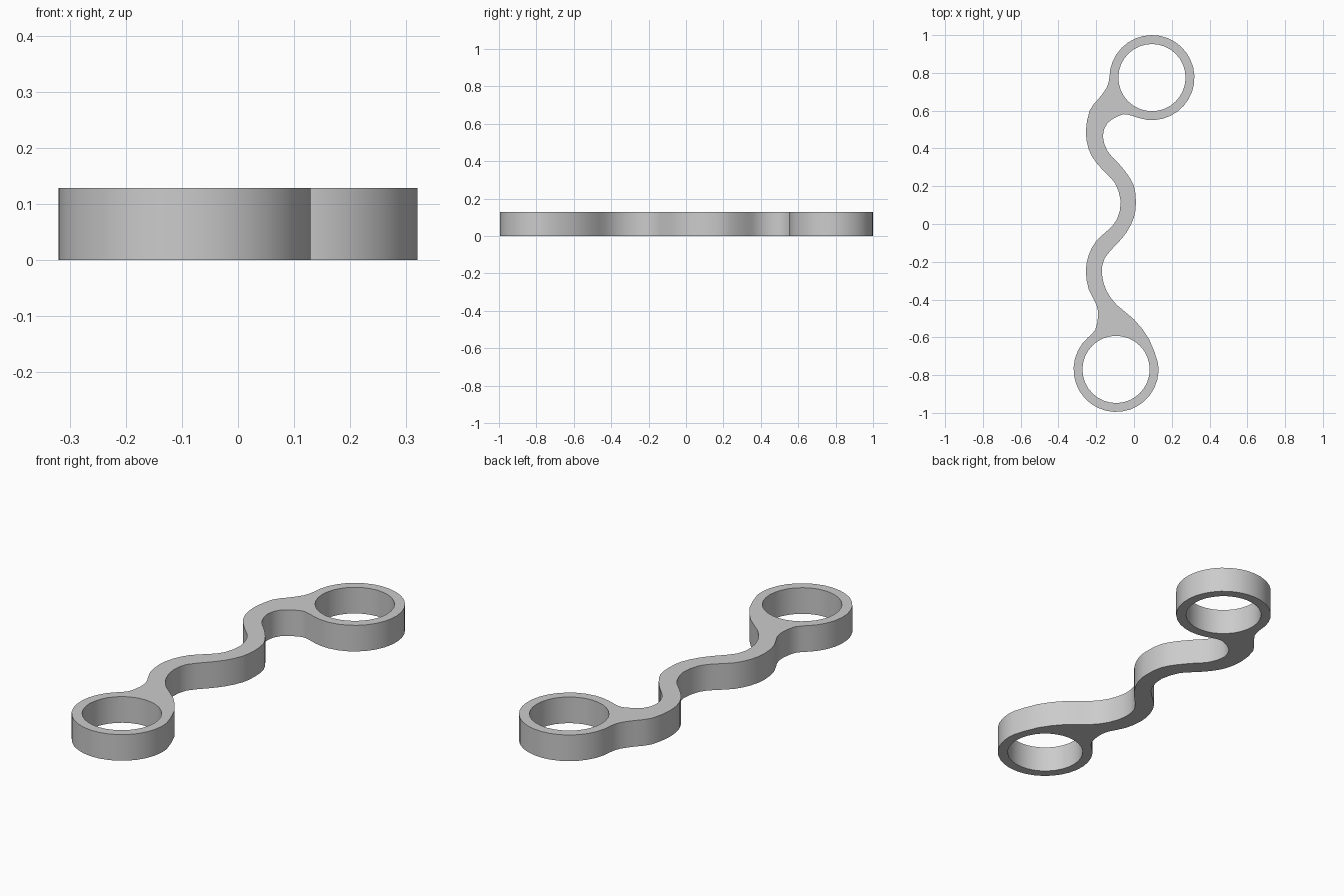
import bpy
import bmesh
import math
from mathutils import Vector

default = bpy.data.objects.get("Cube")
if default:
    bpy.data.objects.remove(default, do_unlink=True)

THICKNESS = 0.129
OUTER, INNER = 0.225, 0.178
BACK_RING = Vector((0.095, 0.775))
FRONT_RING = Vector((-0.095, -0.77))


def arc(center, radius, start, end, count):
    """Points along an arc, angles in degrees."""
    points = []
    for i in range(count + 1):
        a = math.radians(start + (end - start) * i / count)
        points.append(center + radius * Vector((math.cos(a), math.sin(a))))
    return points


def smooth_path(before, points, after, steps=2):
    """Catmull-Rom curve through points, joining the arcs on either side."""
    p = before[-2:] + [Vector(q) for q in points] + after[:2]
    path = []
    for a, b, c, d in zip(p, p[1:], p[2:], p[3:]):
        for i in range(steps):
            t = i / steps
            path.append(0.5 * (2 * b + (c - a) * t
                               + (2 * a - 5 * b + 4 * c - d) * t ** 2
                               + (3 * b - a - 3 * c + d) * t ** 3))
    return path[1:]


def add_loop(curve, points):
    spline = curve.splines.new("POLY")
    spline.points.add(len(points) - 1)
    for point, co in zip(spline.points, points):
        point.co = (co.x, co.y, 0, 1)
    spline.use_cyclic_u = True


# Wavy edges of the link between the rings
left_edge = [(-.145, .72), (-.19, .66), (-.235, .6), (-.255, .49),
             (-.24, .395), (-.2, .325), (-.145, .265), (-.1, .215),
             (-.07, .12), (-.09, .025), (-.135, -.03), (-.2, -.09),
             (-.24, -.165), (-.255, -.25), (-.24, -.345), (-.2, -.425),
             (-.19, -.485), (-.205, -.56)]
right_edge = [(.08, -.61), (0, -.505), (-.09, -.43), (-.145, -.355),
              (-.17, -.265), (-.155, -.18), (-.09, -.105), (-.04, -.045),
              (0, .035), (.01, .115), (0, .2), (-.04, .27), (-.09, .33),
              (-.14, .385), (-.165, .465), (-.14, .535), (-.075, .575),
              (-.035, .58)]

# Outline: ring arcs joined by the wavy edges, with a hole in each ring
back_arc = arc(BACK_RING, OUTER, -108, 180, 26)
front_arc = arc(FRONT_RING, OUTER, 132, 368, 21)
outline = (back_arc + smooth_path(back_arc, left_edge, front_arc)
           + front_arc + smooth_path(front_arc, right_edge, back_arc))

curve = bpy.data.curves.new("wavy_ring_link", "CURVE")
curve.dimensions = "2D"
curve.fill_mode = "BOTH"
curve.extrude = THICKNESS / 2
add_loop(curve, outline)
for center in (BACK_RING, FRONT_RING):
    add_loop(curve, arc(center, INNER, 0, 360, 32)[:-1])

link = bpy.data.objects.new("wavy_ring_link", curve)
bpy.context.collection.objects.link(link)
bpy.ops.object.select_all(action="DESELECT")
link.select_set(True)
bpy.context.view_layer.objects.active = link
bpy.ops.object.convert(target="MESH")
link = bpy.context.object

# Weld the caps to the walls and stand the part on the floor
bm = bmesh.new()
bm.from_mesh(link.data)
bmesh.ops.remove_doubles(bm, verts=bm.verts, dist=0.0001)
bmesh.ops.translate(bm, verts=bm.verts, vec=(0, 0, THICKNESS / 2))
bmesh.ops.recalc_face_normals(bm, faces=bm.faces)
bm.to_mesh(link.data)
bm.free()

# Plain grey finish
grey = bpy.data.materials.new("light_grey")
grey.use_nodes = True
color = (0.6, 0.6, 0.6, 1)
grey.diffuse_color = color
grey.node_tree.nodes["Principled BSDF"].inputs["Base Color"].default_value = color
link.data.materials.clear()
link.data.materials.append(grey)
bpy.ops.object.shade_smooth_by_angle(angle=math.radians(30))
